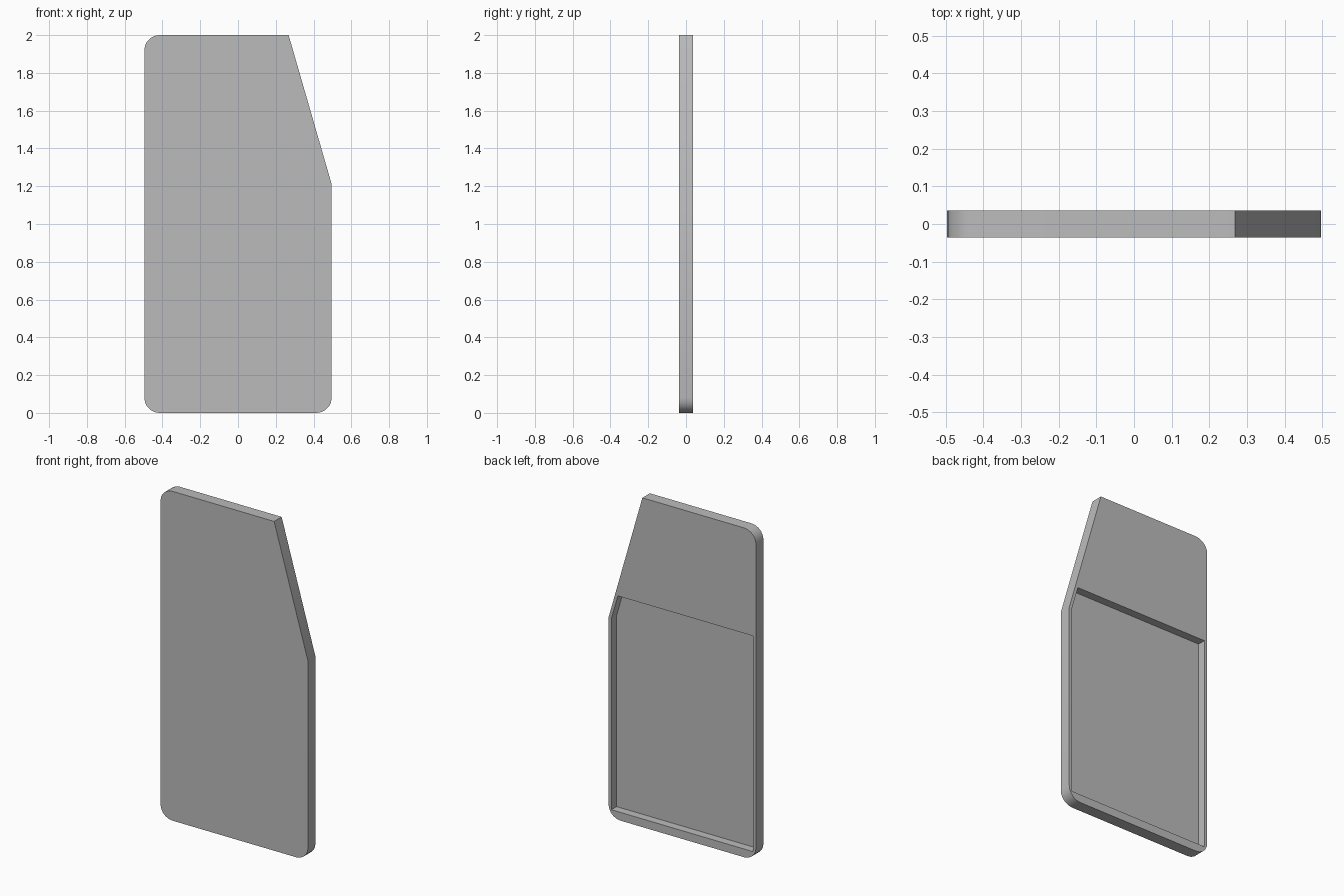
import bpy, bmesh, math
from mathutils import Vector

cube = bpy.data.objects.get("Cube")
if cube:
    bpy.data.objects.remove(cube, do_unlink=True)

HALF_W, HEIGHT, HALF_T = 0.496, 2.0, 0.036
CUT_X, CUT_Z = 0.268, 1.21        # ends of the slanted shoulder
RADIUS, RIM, RECESS = 0.08, 0.02, 0.05
FLOOR_Z, TOP_Z = 0.05, 1.36       # recess height range

grey = bpy.data.materials.new("plain grey")
grey.use_nodes = True
grey.diffuse_color = (0.5, 0.5, 0.5, 1)
grey.node_tree.nodes["Principled BSDF"].inputs["Base Color"].default_value = (0.5, 0.5, 0.5, 1)


def slab(name, outline, y0, y1, rounded=()):
    """Extrude an x-z outline from y0 to y1, rounding the listed corners."""
    bm = bmesh.new()
    verts = [bm.verts.new((x, y0, z)) for x, z in outline]
    bm.faces.new(verts)
    if rounded:
        bmesh.ops.bevel(bm, geom=[verts[i] for i in rounded], offset=RADIUS,
                        segments=5, profile=0.5, affect='VERTICES')
    grown = bmesh.ops.extrude_face_region(bm, geom=bm.faces[:])
    moved = [g for g in grown["geom"] if isinstance(g, bmesh.types.BMVert)]
    bmesh.ops.translate(bm, verts=moved, vec=Vector((0, y1 - y0, 0)))
    bmesh.ops.recalc_face_normals(bm, faces=bm.faces[:])
    mesh = bpy.data.meshes.new(name)
    bm.to_mesh(mesh)
    bm.free()
    mesh.materials.append(grey)
    obj = bpy.data.objects.new(name, mesh)
    bpy.context.collection.objects.link(obj)
    return obj


# Panel with three round corners and a slanted shoulder
panel = slab("panel", [(-HALF_W, 0), (HALF_W, 0), (HALF_W, CUT_Z),
                       (CUT_X, HEIGHT), (-HALF_W, HEIGHT)],
             -HALF_T, HALF_T, rounded=(0, 1, 4))

# Pocket in the back, following the shoulder at its upper corner
inner = HALF_W - RIM
slope = (HALF_W - CUT_X) / (HEIGHT - CUT_Z)
pocket = slab("pocket_cutter", [(-inner, FLOOR_Z), (inner, FLOOR_Z), (inner, CUT_Z),
                                (inner - slope * (TOP_Z - CUT_Z), TOP_Z), (-inner, TOP_Z)],
              HALF_T - RECESS, HALF_T + 0.1)
pocket.hide_render = True

cut = panel.modifiers.new("pocket", 'BOOLEAN')
cut.operation = 'DIFFERENCE'
cut.solver = 'EXACT'
cut.object = pocket
bpy.ops.object.select_all(action='DESELECT')
panel.select_set(True)
bpy.context.view_layer.objects.active = panel
bpy.ops.object.modifier_apply(modifier=cut.name)
bpy.data.objects.remove(pocket, do_unlink=True)

# Smooth only the round corners
bpy.ops.object.shade_smooth_by_angle(angle=math.radians(25))
